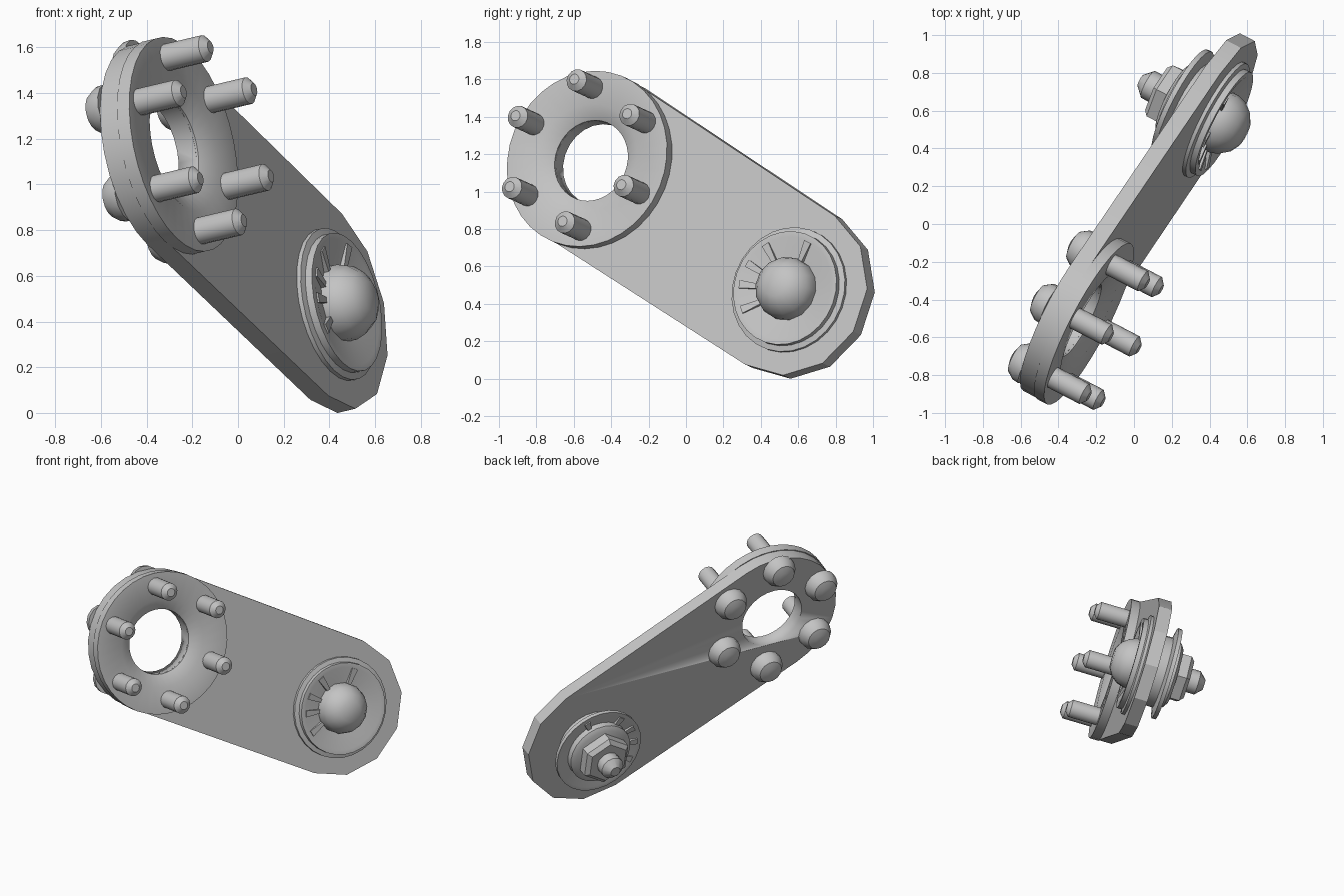
import bpy, bmesh
from math import sin, cos, pi, radians
from mathutils import Matrix, Vector

cube = bpy.data.objects.get("Cube")
if cube:
    bpy.data.objects.remove(cube, do_unlink=True)

# One plain grey for everything
grey = bpy.data.materials.new("grey_metal")
grey.use_nodes = True
grey.diffuse_color = (0.55, 0.55, 0.55, 1)
grey.node_tree.nodes["Principled BSDF"].inputs["Base Color"].default_value = (0.55, 0.55, 0.55, 1)

# Tilted frame: local x runs along the arm, local z along the bolts, origin on the hub axis
along = Vector((0.493, 0.729, -0.476)).normalized()
axis = Vector((0.868, -0.453, 0.206))
axis = (axis - along * axis.dot(along)).normalized()
across = axis.cross(along)
frame = Matrix((along, across, axis)).transposed().to_4x4()
frame.translation = (0.239, 0.653, 0.429)

RING_X = -1.452
PLATE_BACK, PLATE_FRONT, RING_FRONT = 0.125, 0.215, 0.275


def finish(name, bm, smooth=35):
    bmesh.ops.remove_doubles(bm, verts=bm.verts, dist=0.0001)
    bmesh.ops.recalc_face_normals(bm, faces=bm.faces)
    mesh = bpy.data.meshes.new(name)
    bm.to_mesh(mesh)
    bm.free()
    mesh.materials.append(grey)
    obj = bpy.data.objects.new(name, mesh)
    bpy.context.collection.objects.link(obj)
    obj.matrix_world = frame
    if smooth:
        bpy.ops.object.select_all(action="DESELECT")
        obj.select_set(True)
        bpy.context.view_layer.objects.active = obj
        bpy.ops.object.shade_smooth_by_angle(angle=radians(smooth))
    return obj


def lathe(name, profile, sides, x=0, y=0, closed=False, smooth=35):
    """Spin (radius, height) points about an axis parallel to the bolts."""
    bm = bmesh.new()
    rings = []
    for r, h in profile:
        rings.append([bm.verts.new((x + r * cos(2 * pi * i / sides),
                                    y + r * sin(2 * pi * i / sides), h))
                      for i in range(sides)])
    pairs = list(zip(rings, rings[1:]))
    if closed:
        pairs.append((rings[-1], rings[0]))
    else:
        bm.faces.new(rings[0])
        bm.faces.new(rings[-1])
    for a, b in pairs:
        for i in range(sides):
            j = (i + 1) % sides
            bm.faces.new((a[i], a[j], b[j], b[i]))
    return finish(name, bm, smooth)


def ribs(name, angles, inner, outer):
    """Small radial bars; inner and outer are (radius, height)."""
    bm = bmesh.new()
    for deg in angles:
        a = radians(deg)
        out, side = Vector((cos(a), sin(a), 0)), Vector((-sin(a), cos(a), 0))
        verts = []
        for (r, h), half in ((inner, 0.012), (outer, 0.022)):
            for s, lift in ((-1, -0.012), (1, -0.012), (1, 0.012), (-1, 0.012)):
                verts.append(bm.verts.new(out * r + side * half * s + Vector((0, 0, h + lift))))
        bm.faces.new(verts[:4])
        bm.faces.new(verts[4:])
        for i in range(4):
            j = (i + 1) % 4
            bm.faces.new((verts[i], verts[j], verts[4 + j], verts[4 + i]))
    return finish(name, bm, 0)


# Arm plate: coarse round at the hub, finer round at the ring
bm = bmesh.new()
outline = [(0.465 * cos(radians(d)), 0.465 * sin(radians(d))) for d in range(-90, 91, 30)]
outline += [(RING_X + 0.475 * cos(radians(d)), 0.475 * sin(radians(d))) for d in range(90, 271, 12)]
face = bm.faces.new([bm.verts.new((x, y, PLATE_BACK)) for x, y in outline])
extruded = bmesh.ops.extrude_face_region(bm, geom=[face])
for v in extruded["geom"]:
    if isinstance(v, bmesh.types.BMVert):
        v.co.z = PLATE_FRONT
plate = finish("arm_plate", bm, 20)

# Hole through the plate
cutter = lathe("hole_cutter", [(0.22, 0), (0.22, 0.4)], 24, RING_X)
cutter.hide_render = True
cut = plate.modifiers.new("hole", "BOOLEAN")
cut.operation = "DIFFERENCE"
cut.solver = "EXACT"
cut.object = cutter
bpy.ops.object.select_all(action="DESELECT")
plate.select_set(True)
bpy.context.view_layer.objects.active = plate
bpy.ops.object.modifier_apply(modifier="hole")
bpy.data.objects.remove(cutter, do_unlink=True)

# Clamping ring with a flared opening
lathe("clamp_ring", [(0.22, PLATE_FRONT - 0.002), (0.22, 0.225), (0.30, RING_FRONT),
                     (0.48, RING_FRONT), (0.48, PLATE_FRONT - 0.002)], 36, RING_X, closed=True)

# Six bolts: long pins to the front, round heads at the back
for k in range(6):
    x, y = RING_X + 0.388 * cos(k * pi / 3), 0.388 * sin(k * pi / 3)
    lathe(f"ring_bolt_{k + 1}",
          [(0.035, 0.03), (0.08, 0.045), (0.108, 0.085), (0.112, PLATE_BACK),
           (0.06, PLATE_BACK), (0.06, 0.468), (0.028, 0.495)], 14, x, y)

# Front hub: stepped flange with a shallow dish, then a domed cap
lathe("front_flange", [(0.34, PLATE_FRONT - 0.005), (0.34, 0.235), (0.31, 0.242), (0.31, 0.275),
                       (0.28, 0.275), (0.17, 0.24), (0.0, 0.24)], 28)
ribs("front_flange_ribs", (95, 150, 180, 205, 235), (0.16, 0.25), (0.275, 0.27))
lathe("front_dome", [(0.17, 0.235), (0.17, 0.275), (0.155, 0.32), (0.12, 0.365),
                     (0.07, 0.395), (0.0, 0.40)], 14)

# Back hub: spacer, thin dished flange, collar, nut and stud
lathe("back_spacer", [(0.24, PLATE_BACK + 0.005), (0.24, 0.04)], 24)
lathe("back_flange", [(0.24, 0.05), (0.31, 0.035), (0.31, 0.008), (0.285, 0.008),
                      (0.21, 0.03), (0.0, 0.03)], 28)
ribs("back_flange_ribs", (95, 150, 180, 205, 235), (0.20, 0.022), (0.28, 0.012))
lathe("back_collar", [(0.22, 0.04), (0.22, -0.015), (0.19, -0.035)], 24)
lathe("back_nut", [(0.175, -0.03), (0.175, -0.10), (0.145, -0.125)], 6, smooth=0)
lathe("back_stud", [(0.08, -0.10), (0.08, -0.19), (0.035, -0.235)], 12)
